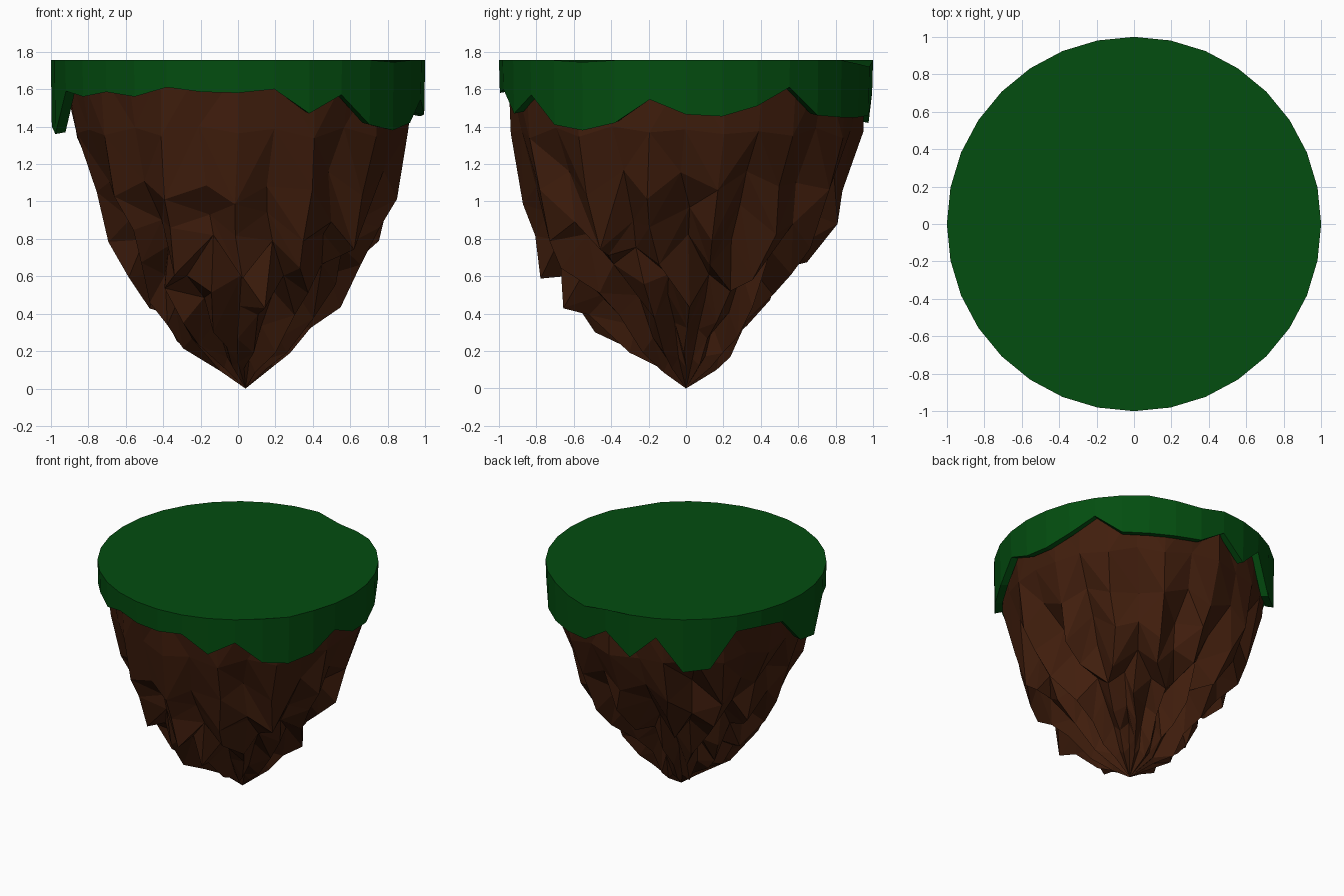
import bpy, bmesh, math, random

if "Cube" in bpy.data.objects:
    bpy.data.objects.remove(bpy.data.objects["Cube"])

random.seed(8)
TOP = 1.755
SIDES = 32


def make_object(name, bm, color):
    bmesh.ops.recalc_face_normals(bm, faces=bm.faces[:])
    mesh = bpy.data.meshes.new(name)
    bm.to_mesh(mesh)
    bm.free()
    mat = bpy.data.materials.new(name + "_color")
    mat.diffuse_color = color
    mat.use_nodes = True
    mat.node_tree.nodes["Principled BSDF"].inputs["Base Color"].default_value = mat.diffuse_color
    mesh.materials.append(mat)
    obj = bpy.data.objects.new(name, mesh)
    bpy.context.collection.objects.link(obj)
    return obj


def bridge(bm, low, high, split=False):
    n = len(low)
    for i in range(n):
        j = (i + 1) % n
        a, b, c, d = low[i], low[j], high[j], high[i]
        if not split:
            bm.faces.new((a, b, c, d))
        elif random.random() < 0.5:
            bm.faces.new((a, b, c))
            bm.faces.new((a, c, d))
        else:
            bm.faces.new((a, b, d))
            bm.faces.new((b, c, d))


# Grass cap: flat disc with a ragged hanging skirt, heights counter-clockwise from +x
hem = [1.465, 1.455, 1.51, 1.61, 1.46, 1.45, 1.45, 1.46,
       1.58, 1.42, 1.60, 1.34, 1.36, 1.63, 1.63, 1.61,
       1.40, 1.36, 1.59, 1.56, 1.585, 1.56, 1.61, 1.585,
       1.58, 1.60, 1.47, 1.57, 1.41, 1.38, 1.42, 1.545]
dips = {6: 0.02, 7: 0.035, 29: 0.01}
bm = bmesh.new()


def cap_ring(radius, height):
    return [bm.verts.new((radius * math.cos(math.tau * i / SIDES),
                          radius * math.sin(math.tau * i / SIDES), height(i)))
            for i in range(SIDES)]


rim = cap_ring(1.0, lambda i: TOP - dips.get(i, 0))
edge = cap_ring(0.995, lambda i: hem[i])
lip = cap_ring(0.94, lambda i: hem[i] + 0.01)
root = cap_ring(0.91, lambda i: 1.68)
bm.faces.new(rim)
bridge(bm, edge, rim)
bridge(bm, lip, edge)
bridge(bm, root, lip)
make_object("grass_cap", bm, (0.001, 0.075, 0.005, 1))

# Rock: radii at each level towards +x, +y, -x, -y
levels = [
    (1.70, (0.95, 0.95, 0.94, 0.95)),
    (1.38, (0.94, 0.95, 0.89, 0.94)),
    (1.10, (0.89, 0.89, 0.80, 0.91)),
    (0.90, (0.80, 0.82, 0.72, 0.85)),
    (0.74, (0.68, 0.66, 0.60, 0.80)),
    (0.58, (0.57, 0.49, 0.49, 0.68)),
    (0.43, (0.42, 0.34, 0.42, 0.54)),
    (0.29, (0.29, 0.25, 0.34, 0.33)),
    (0.15, (0.18, 0.17, 0.10, 0.14)),
]
COLS = 28


def blend(radii, angle):
    q = (angle % math.tau) / (math.pi / 2)
    k = int(q) % 4
    t = (1 - math.cos(math.pi * (q - int(q)))) / 2
    return radii[k] * (1 - t) + radii[(k + 1) % 4] * t


bm = bmesh.new()
previous = None
for n, (z, radii) in enumerate(levels):
    rough = (0, 0.25, 0.8, 1, 1, 1, 1, 0.9, 0.4)[n]
    ring = []
    for i in range(COLS):
        a = math.tau * (i + random.uniform(-0.25, 0.25) * rough) / COLS
        # spurs hang down in alternate columns, grooves rise between them
        if (i + (n > 4)) % 2:
            dz, shrink = random.uniform(-0.17, -0.02), random.uniform(0.0, 0.07)
        else:
            dz, shrink = random.uniform(-0.03, 0.09), random.uniform(0.04, 0.20)
        r = blend(radii, a) * (1 - shrink * rough)
        # the back right corner is a little slimmer
        r *= 1 - 0.06 * rough * max(0, math.cos(a - math.radians(35))) ** 4
        ring.append(bm.verts.new((r * math.cos(a), r * math.sin(a), z + dz * rough)))
    if previous:
        bridge(bm, ring, previous, split=True)
    else:
        bm.faces.new(ring)
    previous = ring

# Pointed tip
tip = bm.verts.new((0.04, 0, 0))
for i in range(COLS):
    bm.faces.new((previous[i], previous[(i + 1) % COLS], tip))
make_object("hanging_rock", bm, (0.053, 0.013, 0.004, 1))
